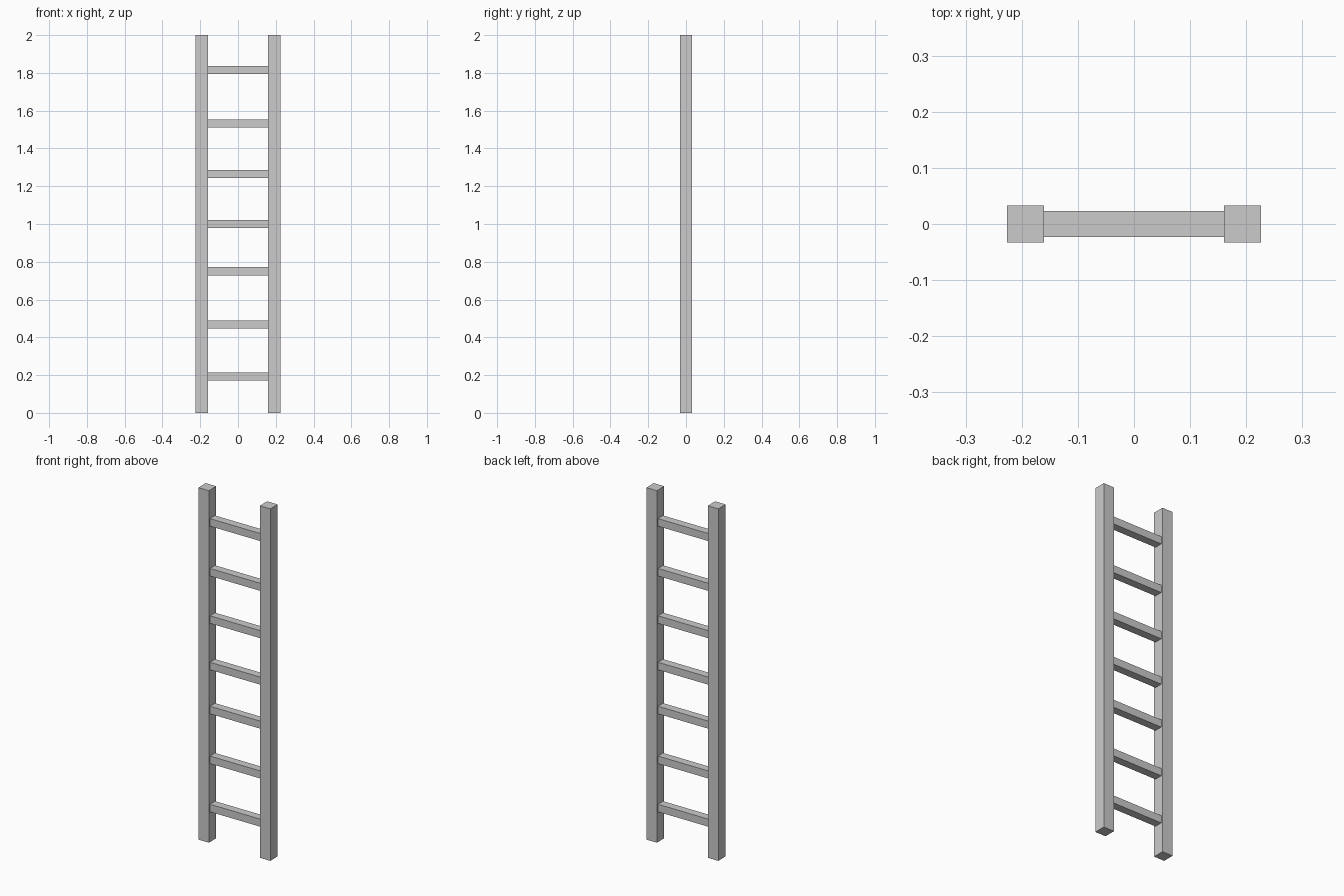
import bpy

if "Cube" in bpy.data.objects:
    bpy.data.objects.remove(bpy.data.objects["Cube"])


def box(name, centre, size):
    bpy.ops.mesh.primitive_cube_add(size=1, location=centre)
    obj = bpy.context.object
    obj.name = name
    obj.scale = size
    bpy.ops.object.transform_apply(location=False, rotation=False, scale=True)
    return obj


HEIGHT = 2.0
RAIL = 0.066        # square rail section
RAIL_X = 0.193      # rail centre offset
RUNG_LEN = 2 * RAIL_X - RAIL
RUNG_Z = [0.193, 0.467, 0.75, 1.0, 1.264, 1.533, 1.816]

# Side rails
for side, sx in (("left", -1), ("right", 1)):
    box(f"{side}_rail", (sx * RAIL_X, 0, HEIGHT / 2), (RAIL, RAIL, HEIGHT))

# Rungs, slightly unevenly spaced
for i, z in enumerate(RUNG_Z, 1):
    box(f"rung_{i}", (0, 0, z), (RUNG_LEN, 0.046, 0.043))
